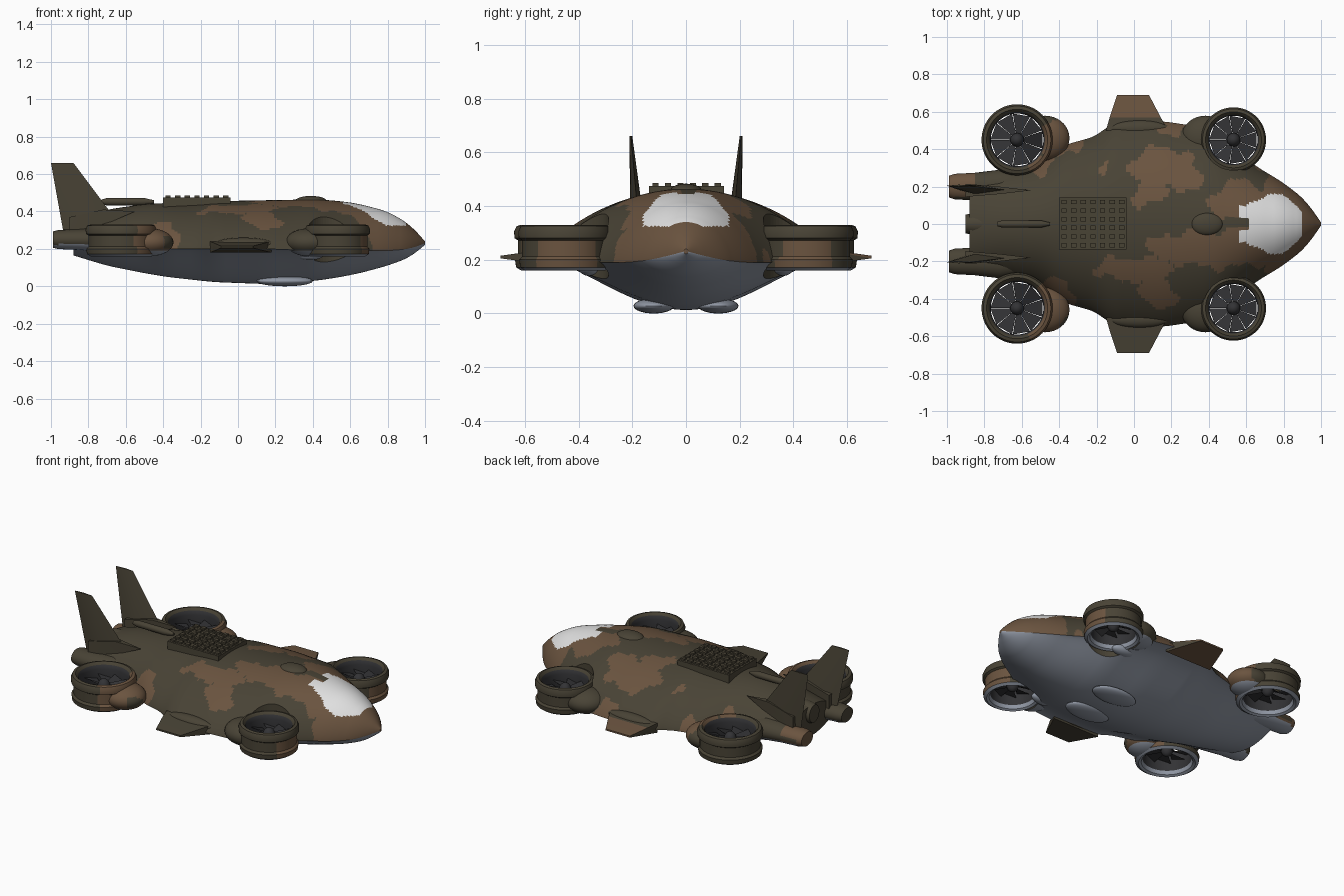
import bpy, bmesh, math
from mathutils import Vector, Matrix

cube = bpy.data.objects.get("Cube")
if cube:
    bpy.data.objects.remove(cube, do_unlink=True)


def material(name, r, g, b):
    m = bpy.data.materials.new(name)
    m.use_nodes = True
    m.diffuse_color = (r, g, b, 1)
    m.node_tree.nodes["Principled BSDF"].inputs["Base Color"].default_value = (r, g, b, 1)
    return m


OLIVE, BROWN, GREY, WHITE, DARK = range(5)
MATERIALS = [
    material("olive_paint", .066, .056, .036),
    material("brown_paint", .145, .088, .05),
    material("belly_grey", .28, .31, .37),
    material("canopy_white", .75, .75, .75),
    material("dark_metal", .033, .033, .036),
]

# Camouflage patches: centre x, y and radii
PATCHES = [
    (.15, .31, .17, .1), (.08, .17, .09, .08), (.28, .24, .09, .07), (-.15, .28, .03, .03),
    (.02, .63, .12, .09), (.2, .53, .08, .05), (-.4, .46, .12, .1), (0, -.24, .22, .06),
    (.12, -.37, .1, .09), (.45, -.13, .38, .1), (.55, .13, .15, .1), (.82, 0, .2, .3),
    (-.43, -.42, .1, .14), (-.5, -.57, .14, .06), (-.5, .33, .07, .06), (-.96, .22, .07, .1),
    (.7, .45, .06, .14), (.7, -.42, .06, .12),
]


def camo(c, n):
    x = c.x + .018 * math.sin(31 * c.y + 5) + .01 * math.sin(67 * c.y)
    y = c.y + .018 * math.sin(27 * c.x + 2) + .01 * math.sin(59 * c.x)
    hit = any(((x - a) / p) ** 2 + ((y - b) / q) ** 2 < 1 for a, b, p, q in PATCHES)
    return BROWN if hit else OLIVE


def plain(index):
    return lambda c, n: index


def grey_below(height):
    return lambda c, n: GREY if c.z < height else camo(c, n)


def paint(obj, rule):
    obj.data.materials.clear()
    for m in MATERIALS:
        obj.data.materials.append(m)
    for f in obj.data.polygons:
        f.material_index = rule(f.center, f.normal)


def finish(name, bm, rule, angle=35):
    bmesh.ops.recalc_face_normals(bm, faces=bm.faces)
    mesh = bpy.data.meshes.new(name)
    bm.to_mesh(mesh)
    bm.free()
    obj = bpy.data.objects.new(name, mesh)
    bpy.context.collection.objects.link(obj)
    paint(obj, rule)
    bpy.ops.object.select_all(action='DESELECT')
    obj.select_set(True)
    bpy.context.view_layer.objects.active = obj
    bpy.ops.object.shade_smooth_by_angle(angle=math.radians(angle))
    return obj


def skin(bm, rings, closed=False):
    rows = [[bm.verts.new(p) for p in ring] for ring in rings]
    pairs = list(zip(rows, rows[1:])) + ([(rows[-1], rows[0])] if closed else [])
    for a, b in pairs:
        for i in range(len(a)):
            j = (i + 1) % len(a)
            bm.faces.new((a[i], a[j], b[j], b[i]))
    if not closed:
        bm.faces.new(rows[0])
        bm.faces.new(rows[-1])


def hull(name, points, rule):
    bm = bmesh.new()
    for p in points:
        bm.verts.new(p)
    bmesh.ops.convex_hull(bm, input=bm.verts)
    return finish(name, bm, rule, 20)


def blob(name, centre, radii, rule):
    bm = bmesh.new()
    bmesh.ops.create_uvsphere(bm, u_segments=36, v_segments=20, radius=1,
                              matrix=Matrix.Translation(centre) @ Matrix.Diagonal((*radii, 1)))
    return finish(name, bm, rule)


def tube(name, centre, stations, rule, squash=1, sides=28):
    # Body of revolution along x from (x, radius) stations
    bm = bmesh.new()
    ring = [math.tau * k / sides for k in range(sides)]
    skin(bm, [[(x, centre[0] + r * math.cos(a), centre[1] + squash * r * math.sin(a))
               for a in ring] for x, r in stations])
    return finish(name, bm, rule)


# Hull stations: x, half width, top, chine height, bottom
HULL = [
    (-.88, .25, .36, .23, .165), (-.7, .28, .41, .21, .11), (-.5, .33, .44, .2, .07),
    (-.38, .42, .445, .2, .05), (-.2, .47, .45, .2, .03), (-.12, .54, .455, .2, .022),
    (.15, .55, .46, .2, .012), (.42, .51, .465, .19, .03), (.55, .39, .455, .19, .05),
    (.65, .31, .44, .19, .07), (.8, .22, .4, .19, .11), (.92, .125, .33, .2, .155),
    (1, .008, .24, .23, .222),
]


def linear(x):
    for a, b in zip(HULL, HULL[1:]):
        if x <= b[0]:
            break
    t = (x - a[0]) / (b[0] - a[0])
    return Vector([p + (q - p) * t for p, q in zip(a[1:], b[1:])])


def station(x):
    h = max(0, min(.045, 1 - x, x + .88))
    return sum((linear(x + h * k / 3) for k in range(-3, 4)), Vector([0] * 4)) / 7


def section(x, count=140):
    w, top, chine, low = station(x)
    ring = []
    for k in range(count):
        a = math.tau * k / count
        s = math.sin(a)
        if s >= 0:
            z = chine + (top - chine) * s ** (1 + 1.1 * w)
        else:
            z = chine - (chine - low) * abs(s) ** (1.2 + 4.8 * w)
        ring.append((x, w * math.cos(a), z))
    return ring


def hull_paint(c, n):
    if c.z < station(c.x)[2]:
        return GREY
    side = abs(c.y)
    if .62 < c.x < .9 and side < min(.16, .1 + .8 * (.44 - c.z)) and c.z > .325:
        return WHITE
    if .56 < c.x <= .62 and .03 < side < .1:
        return WHITE
    return camo(c, n)


# Fuselage with round openings for the lift fans
bm = bmesh.new()
skin(bm, [section(-.88 + 1.88 * k / 240) for k in range(241)])
fuselage = finish("fuselage", bm, plain(GREY))
FANS = [(x, s * .45, r) for x, r in ((.532, .174), (-.625, .19)) for s in (1, -1)]


def open_duct(obj, x, y, r):
    bpy.ops.mesh.primitive_cylinder_add(vertices=64, radius=r - .012, depth=1, location=(x, y, .3))
    cutter = bpy.context.object
    cutter.hide_render = True
    mod = obj.modifiers.new("fan_opening", 'BOOLEAN')
    mod.object = cutter
    mod.solver = 'EXACT'
    bpy.context.view_layer.objects.active = obj
    bpy.ops.object.modifier_apply(modifier=mod.name)
    bpy.data.objects.remove(cutter, do_unlink=True)


for fan in FANS:
    open_duct(fuselage, *fan)
paint(fuselage, hull_paint)

# Fan duct profile: fraction of outer radius, height
DUCT = [(.74, .19), (.74, .29), (.78, .315), (.86, .33), (.95, .325), (1, .305), (.99, .28),
        (.92, .272), (.92, .212), (.98, .2), (.96, .172), (.86, .16), (.78, .168)]

for x, y, r in FANS:
    place = ("front_" if x > 0 else "rear_") + ("left_" if y > 0 else "right_")
    turns = [math.tau * k / 64 for k in range(64)]

    def duct_paint(c, n):
        out = Vector((c.x - x, c.y - y)).length / r
        if out < .77 and c.z > .18:
            return DARK
        if c.z < .185 and n.z < -.2:
            return GREY
        return OLIVE if x > 0 and c.z > .275 else camo(c, n)

    bm = bmesh.new()
    skin(bm, [[(x + f * r * math.cos(a), y + f * r * math.sin(a), z) for a in turns]
              for f, z in DUCT], closed=True)
    finish(place + "fan_duct", bm, duct_paint)
    blob(place + "fan_hub", (x, y, .25), (.036, .036, .045), plain(DARK))

    # Fairing that joins the duct to the fuselage
    inward = -1 if x > 0 else 1
    fairing = blob(place + "duct_fairing", (x + inward * .15, y * 1.02, .235),
                   (.13, .12, .075), grey_below(.19))
    open_duct(fairing, x, y, r)
    paint(fairing, grey_below(.19))

    # Wide pitched blades
    bm = bmesh.new()
    for k in range(9):
        a = math.tau * k / 9
        corners = []
        for f, half in ((.15, .34), (.75, .335)):
            for side in (-1, 1):
                t = a + side * half
                corners.append(bm.verts.new((x + f * r * math.cos(t), y + f * r * math.sin(t),
                                             .25 + side * .014)))
        bm.faces.new((corners[0], corners[1], corners[3], corners[2]))
    bmesh.ops.solidify(bm, geom=bm.faces[:], thickness=.004)
    finish(place + "fan_blades", bm, plain(DARK))

for s, word in ((1, "left_"), (-1, "right_")):
    # Stub wing and its root fairing
    hull(word + "stub_wing",
         [(x, s * .5, z) for x in (-.15, .18) for z in (.18, .24)]
         + [(x, s * .57, z) for x in (-.13, .14) for z in (.195, .232)]
         + [(x, s * .69, z) for x in (-.09, .08) for z in (.205, .215)], camo)
    blob(word + "wing_fairing", (.03, s * .51, .225), (.16, .045, .035), plain(OLIVE))
    # Tail fin, leaning slightly outward, with a low leading root
    hull(word + "tail_fin",
         [(-.93, s * .18, .27), (-.67, s * .18, .38), (-1, s * .205, .66), (-.88, s * .205, .66)]
         + [(-.82, s * .18 + d, .31) for d in (-.028, .028)]
         + [(-.94, s * .205 + d, .66) for d in (-.005, .005)], plain(OLIVE))
    hull(word + "fin_root",
         [(-.9, s * .18 + d, z) for d in (-.035, .035) for z in (.25, .37)]
         + [(-.72, s * .18 + d, .41) for d in (-.02, .02)] + [(-.55, s * .18, .4)], plain(OLIVE))
    # Rear engine nacelle
    tube(word + "engine_nacelle", (s * .2, .25),
         [(-.99, .058), (-.96, .068), (-.85, .074), (-.72, .09), (-.6, .07), (-.5, .01)],
         grey_below(.225), squash=.75)
    # Belly pod and blister
    blob(word + "belly_pod", (.25, s * .12, .028), (.15, .075, .028), plain(GREY))
    blob(word + "belly_blister", (.38, s * .36, .17), (.08, .04, .03), plain(GREY))

# Centre tail housing, dorsal rod and sensor dome
tube("centre_tail_housing", (0, .31), [(-.9, .05), (-.86, .06), (-.7, .07), (-.5, .02)],
     plain(OLIVE), squash=1.1)
tube("dorsal_rod", (0, .452), [(-.73, .012), (-.7, .02), (-.5, .02), (-.45, .008)], plain(OLIVE))
blob("sensor_dome", (.39, 0, .455), (.085, .06, .028), plain(OLIVE))

# Raised launcher deck with rows of hatches
hull("launcher_deck", [(x, y, z) for x in (-.4, -.04) for y in (-.137, .142) for z in (.38, .474)],
     plain(OLIVE))
bm = bmesh.new()
for i in range(7):
    for j in range(6):
        spot = Matrix.Translation((-.374 + i * .0515, -.113 + j * .0462, .468))
        bmesh.ops.create_cube(bm, size=1, matrix=spot @ Matrix.Diagonal((.048, .043, .034, 1)))
bmesh.ops.bevel(bm, geom=bm.edges[:], offset=.01, segments=2, affect='EDGES')
finish("launcher_hatches", bm, plain(OLIVE))
